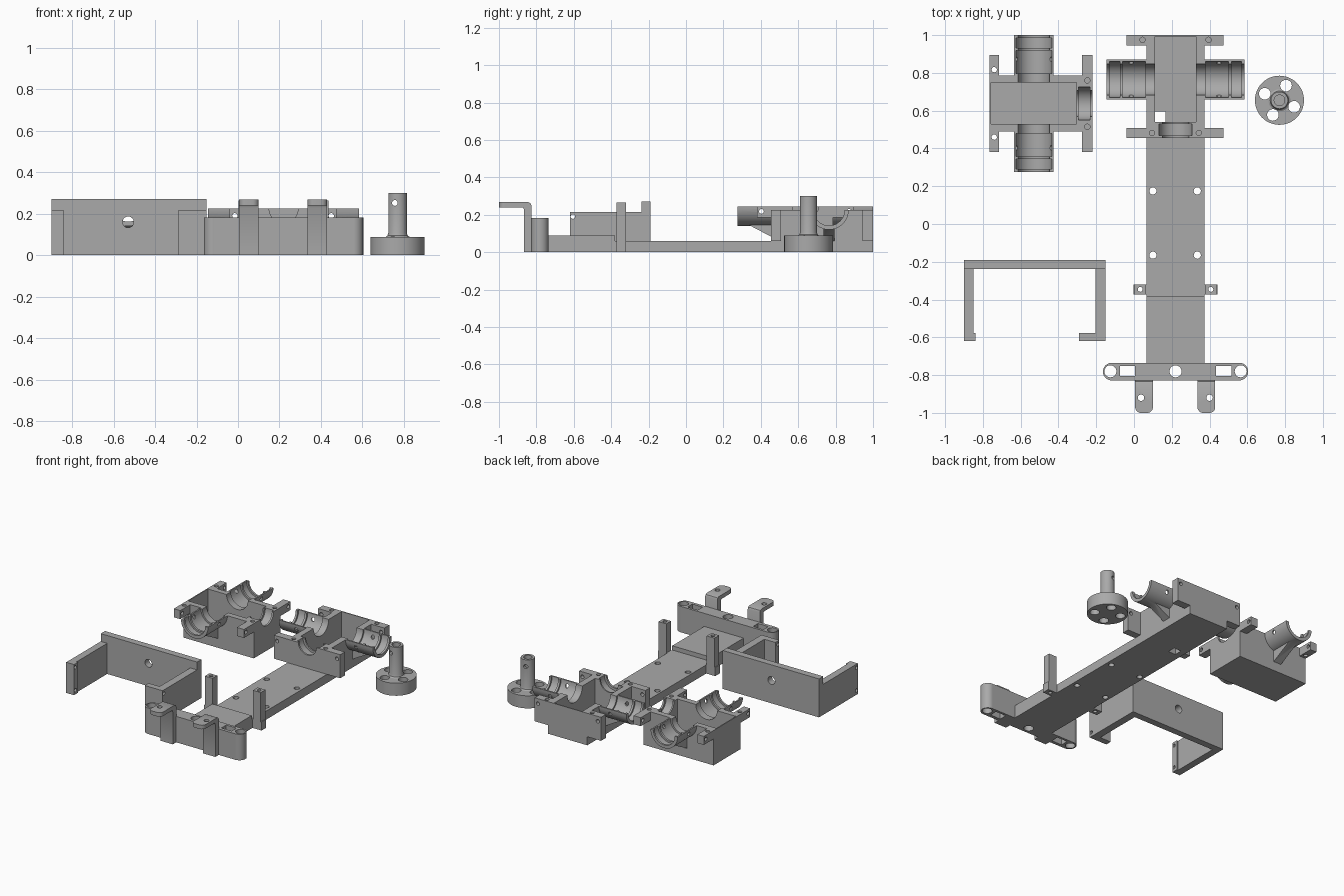
import bpy, bmesh, math
from mathutils import Matrix, Vector

if "Cube" in bpy.data.objects:
    bpy.data.objects.remove(bpy.data.objects["Cube"])

grey = bpy.data.materials.new("plain_grey")
grey.diffuse_color = (0.4, 0.4, 0.4, 1)
grey.use_nodes = True
grey.node_tree.nodes["Principled BSDF"].inputs["Base Color"].default_value = grey.diffuse_color


def make(bm, name="piece"):
    bmesh.ops.recalc_face_normals(bm, faces=bm.faces)
    me = bpy.data.meshes.new(name)
    bm.to_mesh(me)
    bm.free()
    me.materials.append(grey)
    ob = bpy.data.objects.new(name, me)
    bpy.context.collection.objects.link(ob)
    return ob


def box(x0, x1, y0, y1, z0, z1):
    bm = bmesh.new()
    bmesh.ops.create_cube(bm, size=1)
    for v in bm.verts:
        v.co = Vector(((x0 + x1) / 2 + v.co.x * (x1 - x0),
                       (y0 + y1) / 2 + v.co.y * (y1 - y0),
                       (z0 + z1) / 2 + v.co.z * (z1 - z0)))
    return make(bm)


def rod(axis, centre, a, b, r, seg=40):
    """Cylinder along an axis from a to b; centre gives the other two coordinates."""
    bm = bmesh.new()
    bmesh.ops.create_cone(bm, cap_ends=True, segments=seg, radius1=r, radius2=r, depth=b - a)
    m = (a + b) / 2
    if axis == 'X':
        mat = Matrix.Translation((m, *centre)) @ Matrix.Rotation(math.pi / 2, 4, 'Y')
    elif axis == 'Y':
        mat = Matrix.Translation((centre[0], m, centre[1])) @ Matrix.Rotation(math.pi / 2, 4, 'X')
    else:
        mat = Matrix.Translation((*centre, m))
    bm.transform(mat)
    return make(bm)


def prism(axis, points, a, b):
    """Extrude a profile along X (points are y,z) or Y (points are x,z)."""
    bm = bmesh.new()
    vs = [bm.verts.new((a, p, z) if axis == 'X' else (p, a, z)) for p, z in points]
    f = bm.faces.new(vs)
    ext = bmesh.ops.extrude_face_region(bm, geom=[f])['geom']
    d = (b - a, 0, 0) if axis == 'X' else (0, b - a, 0)
    bmesh.ops.translate(bm, vec=d, verts=[g for g in ext if isinstance(g, bmesh.types.BMVert)])
    return make(bm)


def carve(name, solids, cutters=()):
    """Weld the solids together, then subtract the cutters."""
    ob = solids[0]
    ob.name = ob.data.name = name
    bpy.context.view_layer.objects.active = ob
    tools = [(s, 'UNION') for s in solids[1:]] + [(c, 'DIFFERENCE') for c in cutters]
    for tool, op in tools:
        mod = ob.modifiers.new(op, 'BOOLEAN')
        mod.operation, mod.object, mod.solver = op, tool, 'EXACT'
        bpy.ops.object.modifier_apply(modifier=mod.name)
        bpy.data.objects.remove(tool)
    bpy.ops.object.select_all(action='DESELECT')
    ob.select_set(True)
    bpy.ops.object.shade_smooth_by_angle(angle=math.radians(30))
    return ob


def holes(points, r, z0=-0.1, z1=0.5):
    return [rod('Z', p, z0, z1, r, 20) for p in points]


def axle_cutters(axis, centre, mid, half):
    """Bore plus two bearing seats on each side of an axle trough."""
    cuts = [rod(axis, centre, mid - half - 0.1, mid + half + 0.1, 0.083)]
    for s in (-1, 1):
        for near, far in ((0.158, 0.28), (0.295, half - 0.015)):
            a, b = sorted((mid + s * near, mid + s * far))
            cuts.append(rod(axis, centre, a, b, 0.095))
    return cuts


# U-shaped bracket with end lips
carve("wall_bracket",
      [box(-0.9, -0.152, -0.237, -0.19, 0, 0.27),
       box(-0.9, -0.85, -0.62, -0.21, 0, 0.215), box(-0.205, -0.152, -0.62, -0.21, 0, 0.215),
       box(-0.9, -0.84, -0.62, -0.577, 0, 0.215), box(-0.29, -0.152, -0.62, -0.577, 0, 0.215)],
      [rod('Y', (-0.53, 0.16), -0.3, -0.1, 0.027)]
      + [rod('X', (-0.605, z), -1, 0, 0.012, 16) for z in (0.03, 0.19)])

# Chassis plate with raised front section
carve("base_plate",
      [box(0.067, 0.373, -0.75, 0.46, 0, 0.06), box(0.067, 0.373, -0.75, -0.38, 0, 0.09)],
      holes([(x, y) for x in (0.1, 0.335) for y in (0.175, -0.165)], 0.019))

# Body posts either side of the plate
for side, x in (("left", 0.033), ("right", 0.407)):
    carve(side + "_post", [box(x - 0.03, x + 0.03, -0.372, -0.32, 0, 0.265),
                           box(x - 0.036, x + 0.036, -0.372, -0.32, 0, 0.06)],
          holes([(x, -0.346)], 0.013))

# Bumper bar with rounded ends
carve("bumper",
      [box(-0.117, 0.557, -0.828, -0.735, 0, 0.182)]
      + [rod('Z', (x, -0.7815), 0, 0.182, 0.0465) for x in (-0.118, 0.558)],
      holes([(-0.125, -0.78), (0.22, -0.78), (0.565, -0.78)], 0.032)
      + [box(-0.075, 0.005, -0.806, -0.752, -0.1, 0.3),
         box(0.435, 0.515, -0.806, -0.752, -0.1, 0.3)])

# Bent mounting arms in front of the bumper
bend = [(-0.827, 0), (-0.866, 0), (-0.866, 0.228), (-0.872, 0.24), (-0.96, 0.24), (-0.96, 0.268),
        (-0.845, 0.268), (-0.833, 0.262), (-0.827, 0.25)]
for side, x in (("left", 0.053), ("right", 0.383)):
    tip = [rod('Z', (x + d, -0.97), 0.24, 0.268, 0.03, 24) for d in (-0.017, 0.017)]
    hx = 0.037 if side == "left" else 0.4
    carve(side + "_bumper_arm",
          [prism('X', bend, x - 0.047, x + 0.047),
           box(x - 0.047, x + 0.047, -0.97, -0.95, 0.24, 0.268),
           box(x - 0.017, x + 0.017, -1.0, -0.95, 0.24, 0.268)] + tip,
          holes([(hx, -0.92)], 0.017))

# Rear gearbox on the chassis
T = 0.225
tabs = [box(-0.04, 0.475, 0.455, 0.507, 0.06, T), box(-0.04, 0.475, 0.945, 1.0, 0.06, T)]
ribs = [prism('Y', [(0.22 + s * 0.12, T - 0.09), (0.22 + s * 0.29, T - 0.09),
                    (0.22 + s * 0.12, 0.04)], 0.735, 0.795) for s in (-1, 1)]
carve("rear_gearbox",
      [box(0.067, 0.373, 0.455, 1.0, 0, T), rod('X', (0.765, T), -0.145, 0.585, 0.105)] + tabs + ribs,
      [box(-0.3, 0.7, 0.3, 1.2, T, 0.5), box(0.11, 0.327, 0.54, 0.993, 0.04, 0.4),
       box(0.11, 0.167, 0.54, 0.596, -0.1, 0.1)]
      + axle_cutters('X', (0.765, T), 0.22, 0.365)
      + [rod('Y', (0.22, T), 0.4, 0.6, 0.07), rod('Y', (0.22, T), 0.468, 0.53, 0.087)]
      + holes([(0.045, 0.975), (0.395, 0.975), (0.095, 0.482), (0.343, 0.482)], 0.014, 0.1)
      + [rod('Y', (x, 0.19), 0.3, 1.2, 0.013, 16) for x in (-0.015, 0.45)])

# Separate gearbox half
T = 0.245
tabs = [box(-0.765, -0.715, 0.38, 0.895, 0.185, T), box(-0.275, -0.22, 0.38, 0.895, 0.185, T)]
ribs = [prism('X', [(0.638 + s * 0.14, T - 0.09), (0.638 + s * 0.32, T - 0.09),
                    (0.638 + s * 0.14, 0.06)], -0.56, -0.5) for s in (-1, 1)]
carve("loose_gearbox",
      [box(-0.765, -0.22, 0.49, 0.787, 0, T), rod('Y', (-0.53, T), 0.275, 1.0, 0.105)] + tabs + ribs,
      [box(-1, 0, 0.1, 1.2, T, 0.5), box(-0.758, -0.305, 0.53, 0.748, 0.04, 0.4)]
      + axle_cutters('Y', (-0.53, T), 0.638, 0.363)
      + [rod('X', (0.638, T), -0.35, -0.1, 0.07), rod('X', (0.638, T), -0.295, -0.233, 0.087)]
      + holes([(-0.74, 0.817), (-0.74, 0.46), (-0.247, 0.76), (-0.247, 0.515)], 0.014, 0.1)
      + [rod('X', (y, 0.218), -1, 0, 0.013, 16) for y in (0.403, 0.872)])

# Wheel hub: flange and stem turned from one profile
hx, hy = 0.77, 0.655
bm = bmesh.new()
profile = [(0, 0), (0.13, 0), (0.13, 0.088), (0.058, 0.088), (0.049, 0.094),
           (0.045, 0.106), (0.045, 0.3), (0.028, 0.3), (0.028, 0.12), (0, 0.12)]
vs = [bm.verts.new((hx + r, hy, z)) for r, z in profile]
es = [bm.edges.new(p) for p in zip(vs, vs[1:])]
bmesh.ops.spin(bm, geom=vs + es, cent=(hx, hy, 0), axis=(0, 0, 1), angle=2 * math.pi, steps=48)
bmesh.ops.remove_doubles(bm, verts=bm.verts, dist=0.0005)
carve("wheel_hub", [make(bm)],
      holes([(hx + 0.085 * math.cos(a), hy + 0.085 * math.sin(a))
             for a in (math.radians(66 + 90 * i) for i in range(4))], 0.031, -0.1, 0.15)
      + [rod('Y', (0.757, 0.252), 0.5, 0.8, 0.014, 16)])
